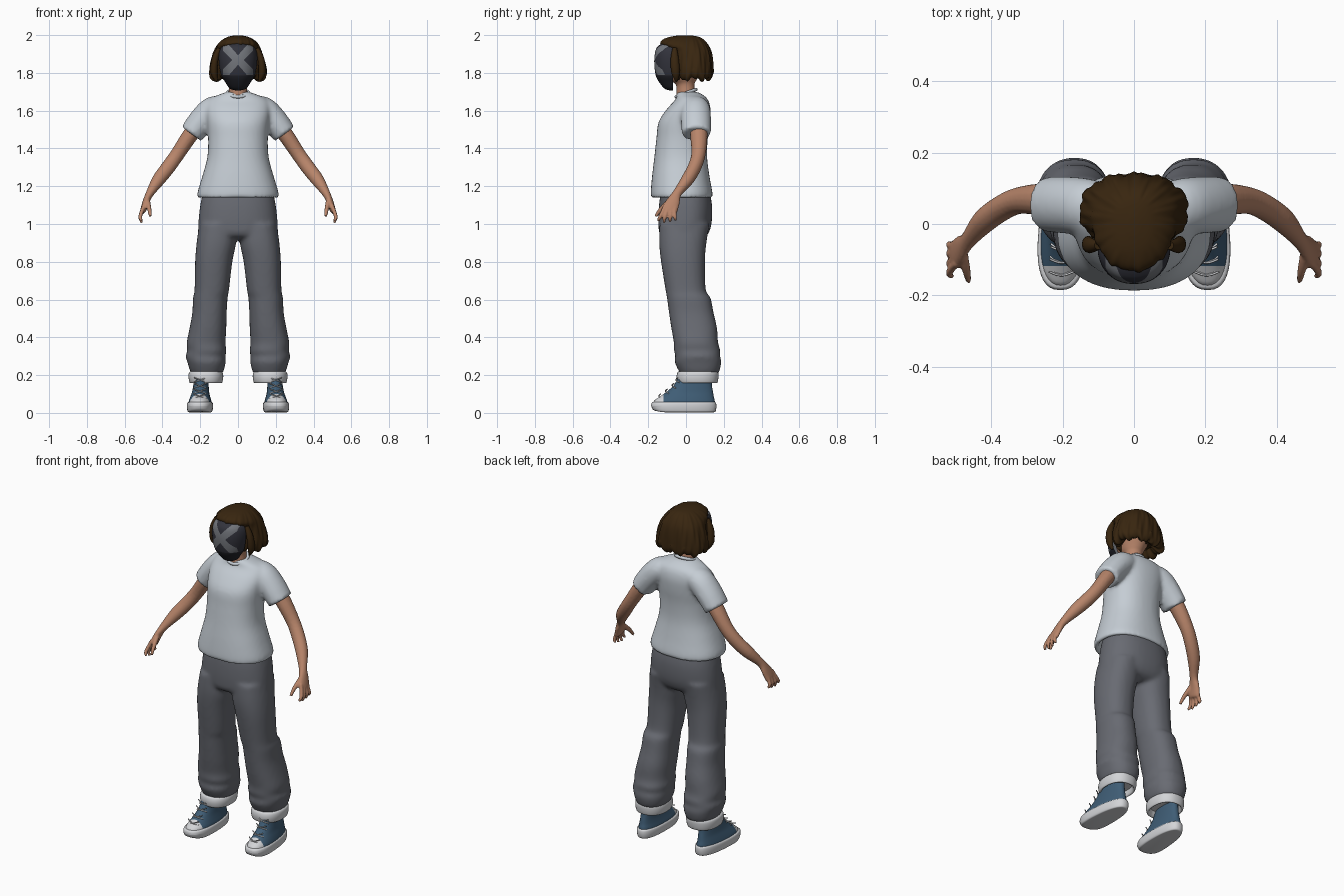
import bpy, bmesh
from math import sin, cos, pi, copysign, radians
from mathutils import Vector

if "Cube" in bpy.data.objects:
    bpy.data.objects.remove(bpy.data.objects["Cube"])


def material(name, r, g, b):
    mat = bpy.data.materials.new(name)
    mat.use_nodes = True
    mat.diffuse_color = (r, g, b, 1)
    bsdf = mat.node_tree.nodes["Principled BSDF"]
    bsdf.inputs["Base Color"].default_value = (r, g, b, 1)
    bsdf.inputs["Roughness"].default_value = 0.8
    return mat


shirt_grey = material("shirt pale grey", .56, .61, .66)
trouser_grey = material("trouser grey", .14, .147, .17)
skin_tone = material("skin", .48, .235, .145)
hair_brown = material("hair dark brown", .04, .019, .005)
mask_dark = material("mask charcoal", .032, .033, .045)
mask_black = material("mask lower black", .016, .017, .023)
mask_grey = material("mask cross grey", .17, .18, .2)
shoe_blue = material("shoe blue", .05, .11, .18)
white = material("off white", .65, .66, .68)


def refine(rings, steps=4):
    """Smooth interpolation through a list of equal-length tuples."""
    out = []
    last = len(rings) - 1
    for i in range(last):
        p0, p1 = rings[max(i - 1, 0)], rings[i]
        p2, p3 = rings[i + 1], rings[min(i + 2, last)]
        for k in range(steps):
            t = k / steps
            out.append(tuple(
                b + t / 2 * (c - a + t * (2*a - 5*b + 4*c - d + t * (3*(b - c) + d - a)))
                for a, b, c, d in zip(p0, p1, p2, p3)))
    return out + [rings[last]]


def bridge(bm, loops):
    """Close a stack of point loops into a capped skin."""
    rows = [[bm.verts.new(p) for p in loop] for loop in loops]
    n = len(rows[0])
    for a, b in zip(rows, rows[1:]):
        for i in range(n):
            j = (i + 1) % n
            bm.faces.new((a[i], a[j], b[j], b[i]))
    bm.faces.new(rows[0])
    bm.faces.new(rows[-1])


def loft(bm, rings, side=1, n=40, power=2.3, steps=4):
    """Horizontal sections given as (z, x min, x max, y min, y max)."""
    def unit(v):
        return copysign(abs(v) ** (2 / power), v)
    loops = []
    for z, x0, x1, y0, y1 in refine(rings, steps):
        loops.append([(side * ((x0 + x1) / 2 + (x1 - x0) / 2 * unit(cos(2*pi*i/n))),
                       (y0 + y1) / 2 + (y1 - y0) / 2 * unit(sin(2*pi*i/n)), z)
                      for i in range(n)])
    bridge(bm, loops)


def centred(rings):
    return [(z, -rx, rx, y0, y1) for z, rx, y0, y1 in rings]


def tube(bm, path, side=1, n=16, steps=4):
    """Sections along a path given as (x, y, z, depth radius, width radius)."""
    pts = refine(path, steps)
    loops = []
    for i, p in enumerate(pts):
        # keep the overall heading, so a tucked-in end does not flip the frame
        a, b = pts[max(i - 1, 0)], pts[min(i + 1, len(pts) - 1)]
        t = (Vector(b[:3]) - Vector(a[:3])).normalized()
        u = Vector((0, 1, 0))
        u = (u - t * u.dot(t)).normalized()
        v = t.cross(u)
        loop = []
        for k in range(n):
            q = Vector(p[:3]) + u * p[3] * cos(2*pi*k/n) + v * p[4] * sin(2*pi*k/n)
            loop.append((side * q.x, q.y, q.z))
        loops.append(loop)
    bridge(bm, loops)


def finish(name, bm, mats, mirror=False, voxel=0, smooth=0):
    bmesh.ops.recalc_face_normals(bm, faces=bm.faces)
    me = bpy.data.meshes.new(name)
    bm.to_mesh(me)
    bm.free()
    for mat in mats:
        me.materials.append(mat)
    me.shade_smooth()
    me.set_sharp_from_angle(angle=radians(55))
    ob = bpy.data.objects.new(name, me)
    bpy.context.scene.collection.objects.link(ob)
    if voxel:
        mod = ob.modifiers.new("blend", "REMESH")
        mod.mode = "VOXEL"
        mod.voxel_size = voxel
        mod.use_smooth_shade = True
        mod = ob.modifiers.new("relax", "SMOOTH")
        mod.iterations = smooth
    if mirror:
        mod = ob.modifiers.new("mirror", "MIRROR")
        mod.use_mirror_merge = False
    return ob


def cut(bm, co, no, clear=False):
    bmesh.ops.bisect_plane(bm, geom=bm.verts[:] + bm.edges[:] + bm.faces[:], dist=1e-5,
                           plane_co=co, plane_no=no, clear_outer=clear)


# Shirt: torso with tucked hem, blended with both sleeves
bm = bmesh.new()
loft(bm, centred([
    (1.19, .185, -.15, .11), (1.15, .19, -.16, .115), (1.135, .208, -.181, .136),
    (1.16, .216, -.187, .141), (1.25, .19, -.18, .125), (1.35, .163, -.168, .112),
    (1.45, .158, -.157, .115), (1.54, .165, -.145, .127), (1.61, .172, -.1, .13),
    (1.66, .155, -.055, .115), (1.687, .095, -.05, .085), (1.7, .058, -.045, .055)]))
for s in (1, -1):
    tube(bm, [(.06, .05, 1.62, .06, .055), (.13, .05, 1.607, .078, .07),
              (.19, .053, 1.55, .08, .07), (.246, .055, 1.477, .077, .065)], s, 24)
finish("shirt", bm, [shirt_grey], voxel=.011, smooth=5)

# Collar band, higher at the back
bpy.ops.mesh.primitive_torus_add(major_radius=.056, minor_radius=.009, major_segments=40,
                                 minor_segments=10, location=(0, 0, 1.693),
                                 rotation=(.35, 0, 0))
collar = bpy.context.object
collar.name = "collar"
collar.data.materials.append(shirt_grey)
collar.data.shade_smooth()

# Trousers: hips blended with two baggy legs
bm = bmesh.new()
loft(bm, centred([
    (1.19, .18, -.13, .12), (1.1, .2, -.143, .138), (1.0, .21, -.146, .135),
    (.94, .205, -.135, .112), (.915, .15, -.08, .07)]))
for s in (1, -1):
    loft(bm, [
        (.2, .09, .24, -.025, .165), (.225, .075, .255, -.04, .178),
        (.27, .065, .268, -.06, .187), (.3, .066, .277, -.056, .18),
        (.33, .062, .268, -.064, .182), (.37, .066, .272, -.064, .17),
        (.45, .062, .256, -.078, .164), (.53, .06, .242, -.09, .146),
        (.61, .055, .238, -.101, .13), (.65, .048, .23, -.108, .105),
        (.8, .03, .227, -.132, .1), (.9, .01, .219, -.142, .108),
        (1.0, .004, .205, -.14, .125)], s)
finish("trousers", bm, [trouser_grey], voxel=.011, smooth=5)

# Turned-up cuffs
bm = bmesh.new()
loft(bm, [(.19, .1, .235, -.02, .145), (.163, .095, .245, -.03, .155),
          (.16, .084, .256, -.044, .166), (.19, .078, .262, -.05, .172),
          (.215, .082, .258, -.044, .17), (.222, .1, .24, -.03, .15)])
finish("trouser_cuffs", bm, [white], mirror=True)

# Arms with hands
bm = bmesh.new()
tube(bm, [(.17, .06, 1.58, .045, .045), (.25, .068, 1.475, .046, .042),
          (.32, .066, 1.37, .038, .038), (.37, .045, 1.3, .036, .038),
          (.42, .008, 1.235, .034, .035), (.465, -.045, 1.165, .024, .022),
          (.486, -.067, 1.12, .036, .018), (.501, -.086, 1.075, .042, .016),
          (.504, -.09, 1.062, .03, .01)])
for off in (-.031, -.011, .01, .029):
    reach = .12 * abs(off + .005)
    tube(bm, [(.496, -.08 + off, 1.1, .01, .011), (.508, -.09 + off, 1.07, .011, .011),
              (.518, -.097 + 1.35*off, 1.035, .01, .01),
              (.509, -.1 + 1.55*off, 1.004 + 4*reach, .007, .007)], n=10)
tube(bm, [(.482, -.07, 1.135, .014, .014), (.474, -.11, 1.1, .014, .013),
          (.468, -.14, 1.07, .011, .011), (.464, -.16, 1.04, .008, .008)], n=10)
finish("arms_and_hands", bm, [skin_tone], mirror=True, voxel=.005, smooth=3)

# Neck and head
bm = bmesh.new()
loft(bm, centred([(1.62, .055, -.05, .06), (1.69, .05, -.05, .05), (1.74, .048, -.055, .045),
                  (1.77, .062, -.1, .06), (1.82, .082, -.115, .085), (1.89, .086, -.115, .095),
                  (1.94, .07, -.09, .08), (1.965, .03, -.04, .04)]), power=2)
finish("head_and_neck", bm, [skin_tone])

# Mask: front shell with a flared cross and a black lower part
bm = bmesh.new()
loft(bm, centred([
    (1.708, .015, -.09, -.03), (1.718, .045, -.115, -.005), (1.755, .07, -.145, .025),
    (1.79, .09, -.161, .04), (1.85, .101, -.168, .048), (1.9, .101, -.165, .045),
    (1.935, .088, -.154, .034), (1.958, .055, -.125, 0)]), n=64, power=2.2)
cut(bm, (0, -.07, 0), (0, 1, 0), True)
mid, chin = 1.868, 1.785
gap_top, gap_side, half = .025, .03, .08
for s in (1, -1):
    cut(bm, (s * half, 0, mid), (1, 0, 0))
    cut(bm, (0, 0, mid + s * half), (0, 0, 1))
    for k in (1, -1):
        cut(bm, (0, 0, mid + s * gap_top), (k * 1.15, 0, 1))
        cut(bm, (s * gap_side, 0, mid), (1, 0, k))
cut(bm, (0, 0, chin), (0, 0, 1))
for f in bm.faces:
    c = f.calc_center_median()
    dx, dz = abs(c.x), abs(c.z - mid)
    if c.z < chin:
        f.material_index = 1
    elif max(dx, dz) < half and dz < gap_top + 1.15 * dx and dx < gap_side + dz:
        f.material_index = 2
finish("mask", bm, [mask_dark, mask_black, mask_grey])

# Hair: bobbed cap with wavy strands and two side locks
bm = bmesh.new()
loft(bm, centred([
    (1.8, .08, -.03, .09), (1.77, .11, -.045, .115), (1.768, .135, -.055, .13),
    (1.79, .151, -.065, .142), (1.83, .15, -.072, .142), (1.88, .137, -.077, .138),
    (1.92, .123, -.09, .13), (1.95, .108, -.13, .116), (1.975, .083, -.122, .095),
    (1.992, .05, -.08, .065), (1.999, .015, -.03, .02)]), n=120, power=2.2)
for v in bm.verts:
    if v.co.z < 1.985:
        a = Vector((v.co.x, v.co.y - .02)).angle_signed(Vector((1, 0)), 0)
        wave = .018 * sin(11*a + 9*v.co.z) + .014 * sin(23*a - 30*v.co.z) + .008 * sin(37*a)
        v.co.x *= 1 + wave
        v.co.y *= 1 + wave
        if v.co.z < 1.81:
            v.co.z += .008 * sin(9*a) + .005 * sin(21*a)
for s in (1, -1):
    tube(bm, [(.1, -.06, 1.93, .012, .012), (.122, -.06, 1.87, .022, .018),
              (.127, -.055, 1.8, .022, .018), (.112, -.05, 1.755, .006, .006)], s, 12)
finish("hair", bm, [hair_brown])


def narrow_heel(bm):
    for v in bm.verts:
        v.co.x = .203 + (v.co.x - .203) * (1 - .7 * (v.co.y + .1)) - .04 * (v.co.y + .1)


# Shoe soles with raised toe
bm = bmesh.new()
loft(bm, [(.003, .15, .256, -.15, .14), (.006, .137, .27, -.175, .155),
          (.03, .131, .275, -.185, .161), (.052, .133, .273, -.182, .159),
          (.058, .142, .264, -.172, .15)], power=2.5)
for v in bm.verts:
    v.co.z += .015 * max(0, (-.1 - v.co.y) / .085) ** 2 * (v.co.z < .03)
narrow_heel(bm)
finish("shoe_soles", bm, [white], mirror=True)

# Shoe uppers with pale toe caps
upper = [(.045, .137, .269, -.176, .153), (.065, .141, .265, -.168, .152),
         (.085, .147, .259, -.14, .147), (.11, .153, .251, -.105, .143),
         (.14, .156, .246, -.07, .138), (.17, .158, .242, -.05, .136),
         (.2, .162, .238, -.035, .13)]
bm = bmesh.new()
loft(bm, upper)
cut(bm, (0, -.118, 0), (0, 1, 0))
for f in bm.faces:
    f.material_index = int(f.calc_center_median().y < -.118)
narrow_heel(bm)
finish("shoe_uppers", bm, [shoe_blue, white], mirror=True)

# Crossed laces up the front of each shoe
bm = bmesh.new()
for z, x0, x1, y0, y1 in upper[2:6]:
    for s in (1, -1):
        tube(bm, [(.202 - s*.034, y0 + .014, z - .008, .003, .003),
                  (.202, y0 - .004, z + .004, .003, .003),
                  (.202 + s*.034, y0 + .006, z + .016, .003, .003)], n=8)
narrow_heel(bm)
finish("shoe_laces", bm, [white], mirror=True)
